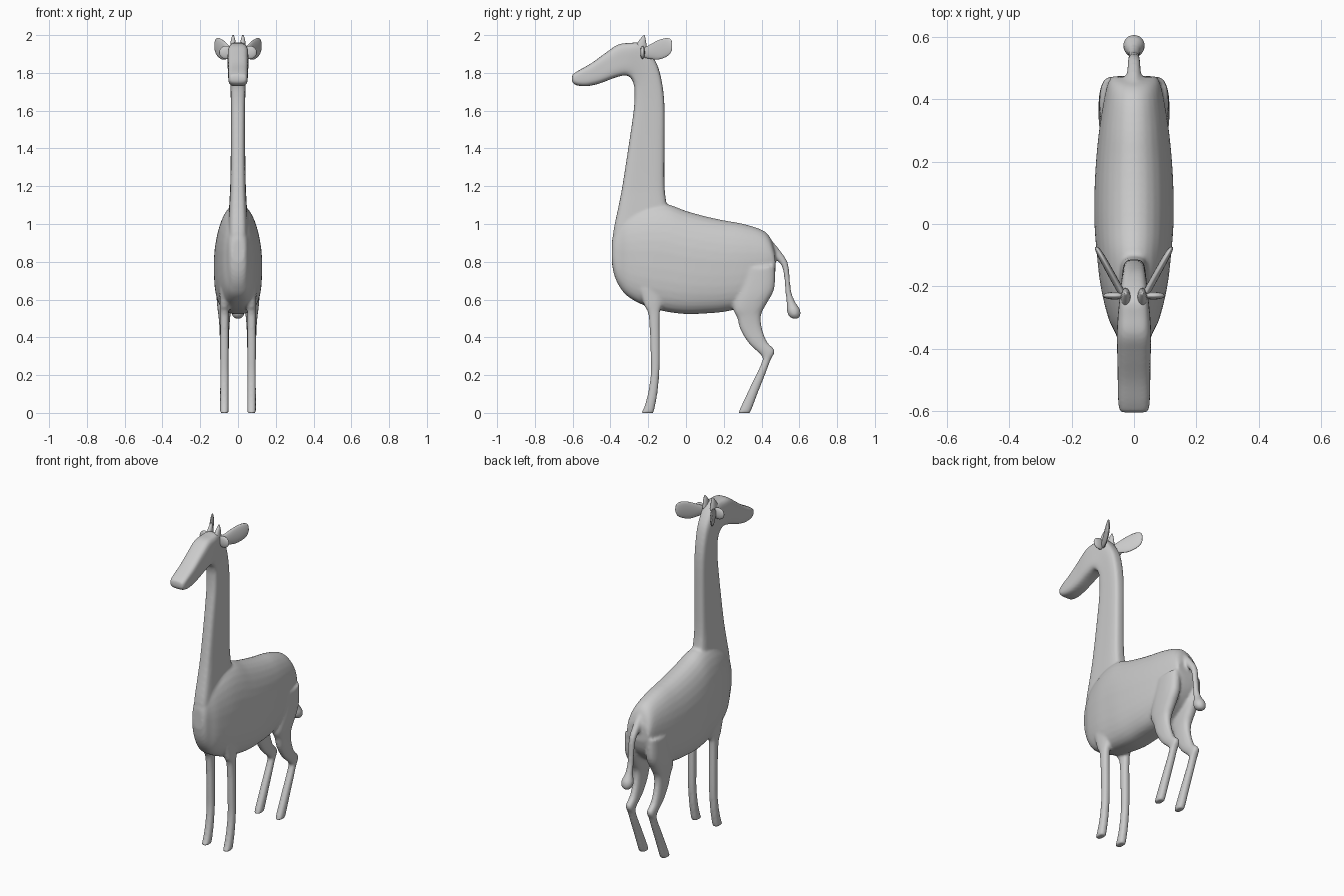
import bpy, bmesh, math


def spline(rows, steps=4):
    """Smoothly interpolate the profile rows (Catmull-Rom)."""
    out = []
    for i in range(len(rows) - 1):
        a, b = rows[max(i - 1, 0)], rows[i]
        c, d = rows[i + 1], rows[min(i + 2, len(rows) - 1)]
        for k in range(steps):
            t = k / steps
            out.append([q + 0.5 * t * (r - p + t * (2*p - 5*q + 4*r - s + t * (3*(q - r) + s - p)))
                        for p, q, r, s in zip(a, b, c, d)])
    return out + [list(rows[-1])]


def loft(bm, rows, cx=0.0, p_lo=2.0, p_hi=2.0, shear=0.0, y0=0.0, n=32):
    """Each row is (y1, z1, y2, z2, half width): two outline points of the side view."""
    rings = []
    for y1, z1, y2, z2, w in spline(rows):
        ring = []
        for k in range(n):
            a = 2 * math.pi * (k + 0.5) / n
            c, s = math.cos(a), math.sin(a)
            e = 2 / (p_hi if s > 0 else p_lo)
            u = math.copysign(abs(s) ** e, s)
            x = w * math.copysign(abs(c) ** e, c)
            y = (y1 + y2) / 2 + u * (y2 - y1) / 2
            z = (z1 + z2) / 2 + u * (z2 - z1) / 2
            ring.append(bm.verts.new((cx + x + shear * (y - y0), y, z)))
        rings.append(ring)
    faces = [bm.faces.new(rings[0]), bm.faces.new(rings[-1][::-1])]
    for r, q in zip(rings, rings[1:]):
        for k in range(n):
            j = (k + 1) % n
            faces.append(bm.faces.new((r[k], q[k], q[j], r[j])))
    bmesh.ops.recalc_face_normals(bm, faces=faces)


def finish(name, bm):
    me = bpy.data.meshes.new(name)
    bm.to_mesh(me)
    bm.free()
    for f in me.polygons:
        f.use_smooth = True
    ob = bpy.data.objects.new(name, me)
    bpy.context.collection.objects.link(ob)
    return ob


bm = bmesh.new()
# Torso
loft(bm, [(-.393, .80, -.391, .92, .035), (-.38, .73, -.375, .98, .048),
          (-.35, .665, -.35, 1.02, .060), (-.3, .61, -.3, 1.06, .083),
          (-.2, .56, -.2, 1.10, .107), (-.1, .535, -.1, 1.105, .119),
          (0, .523, 0, 1.07, .127), (.1, .526, .1, 1.042, .127),
          (.2, .535, .2, 1.02, .122), (.3, .56, .3, 1.002, .112),
          (.4, .62, .4, .97, .096), (.455, .69, .445, .93, .084),
          (.475, .76, .47, .86, .072)], p_lo=3, p_hi=2.1)
# Head running down into the neck
loft(bm, [(-.605, 1.755, -.603, 1.79, .044), (-.585, 1.736, -.57, 1.812, .050),
          (-.53, 1.729, -.5, 1.852, .052), (-.46, 1.743, -.42, 1.91, .053),
          (-.38, 1.773, -.36, 1.95, .055), (-.32, 1.787, -.30, 1.958, .053),
          (-.29, 1.77, -.235, 1.955, .048), (-.277, 1.74, -.175, 1.885, .043),
          (-.272, 1.70, -.138, 1.80, .040), (-.277, 1.6, -.115, 1.65, .038),
          (-.306, 1.4, -.114, 1.42, .038), (-.337, 1.2, -.114, 1.22, .041),
          (-.358, 1.09, -.105, 1.12, .046), (-.386, .95, -.08, 1.0, .052),
          (-.385, .85, -.1, .9, .05)], p_lo=4, p_hi=4)
# Tail with tuft
loft(bm, [(.44, .82, .44, .93, .026), (.475, .81, .495, .865, .023),
          (.505, .78, .537, .80, .021), (.518, .73, .548, .735, .019),
          (.526, .64, .557, .645, .018), (.533, .575, .577, .59, .023),
          (.535, .535, .603, .55, .035), (.548, .508, .607, .52, .031),
          (.57, .497, .595, .498, .014)])
for s in (-1, 1):
    # Front legs
    loft(bm, [(-.25, .66, -.10, .66, .026), (-.222, .57, -.13, .56, .024),
              (-.197, .51, -.139, .51, .023), (-.187, .3, -.139, .3, .023),
              (-.187, .2, -.142, .2, .023), (-.202, .1, -.152, .1, .023),
              (-.222, .03, -.165, .03, .023), (-.238, -.002, -.172, -.002, .023)],
         cx=s * .072, p_lo=2.5, p_hi=2.5)
    # Hind legs
    loft(bm, [(.30, .76, .472, .78, .038), (.26, .62, .468, .66, .042),
              (.25, .55, .428, .58, .038), (.272, .50, .398, .52, .031),
              (.288, .44, .402, .45, .026), (.335, .365, .430, .375, .024),
              (.402, .30, .470, .33, .023), (.398, .26, .448, .28, .022),
              (.365, .19, .42, .205, .022), (.322, .10, .382, .11, .023),
              (.287, .025, .35, .025, .023), (.277, -.002, .337, -.002, .023)],
         cx=s * .072, p_lo=2.5, p_hi=2.5)
body = finish("body", bm)
# Blend all the parts into one smooth skin
rm = body.modifiers.new("blend", 'REMESH')
rm.mode = 'VOXEL'
rm.voxel_size = 0.008
rm.use_smooth_shade = True
sm = body.modifiers.new("soften", 'SMOOTH')
sm.factor = 0.5
sm.iterations = 7

for s, side in ((-1, "right"), (1, "left")):
    # Leaf-shaped ears swept backwards and outwards
    bm = bmesh.new()
    loft(bm, [(-.24, 1.885, -.24, 1.925, .012), (-.2, 1.876, -.2, 1.945, .013),
              (-.15, 1.870, -.15, 1.972, .013), (-.11, 1.882, -.105, 1.985, .012),
              (-.085, 1.90, -.08, 1.978, .009), (-.073, 1.925, -.073, 1.96, .004)],
         cx=s * .04, shear=s * .55, y0=-.22, n=20)
    finish(side + "_ear", bm)
    # Small flat leaf in front of the ear
    bm = bmesh.new()
    bmesh.ops.create_uvsphere(bm, u_segments=20, v_segments=12, radius=1)
    bmesh.ops.scale(bm, vec=(.038, .012, .035), verts=bm.verts)
    bmesh.ops.translate(bm, vec=(s * .062, -.23, 1.908), verts=bm.verts)
    finish(side + "_ear_base", bm)
    # Short horns
    bm = bmesh.new()
    loft(bm, [(-.275, 1.935, -.205, 1.92, .017), (-.247, 1.974, -.212, 1.97, .012),
              (-.227, 1.998, -.219, 2.0, .004)], cx=s * .026, n=16)
    finish(side + "_horn", bm)
